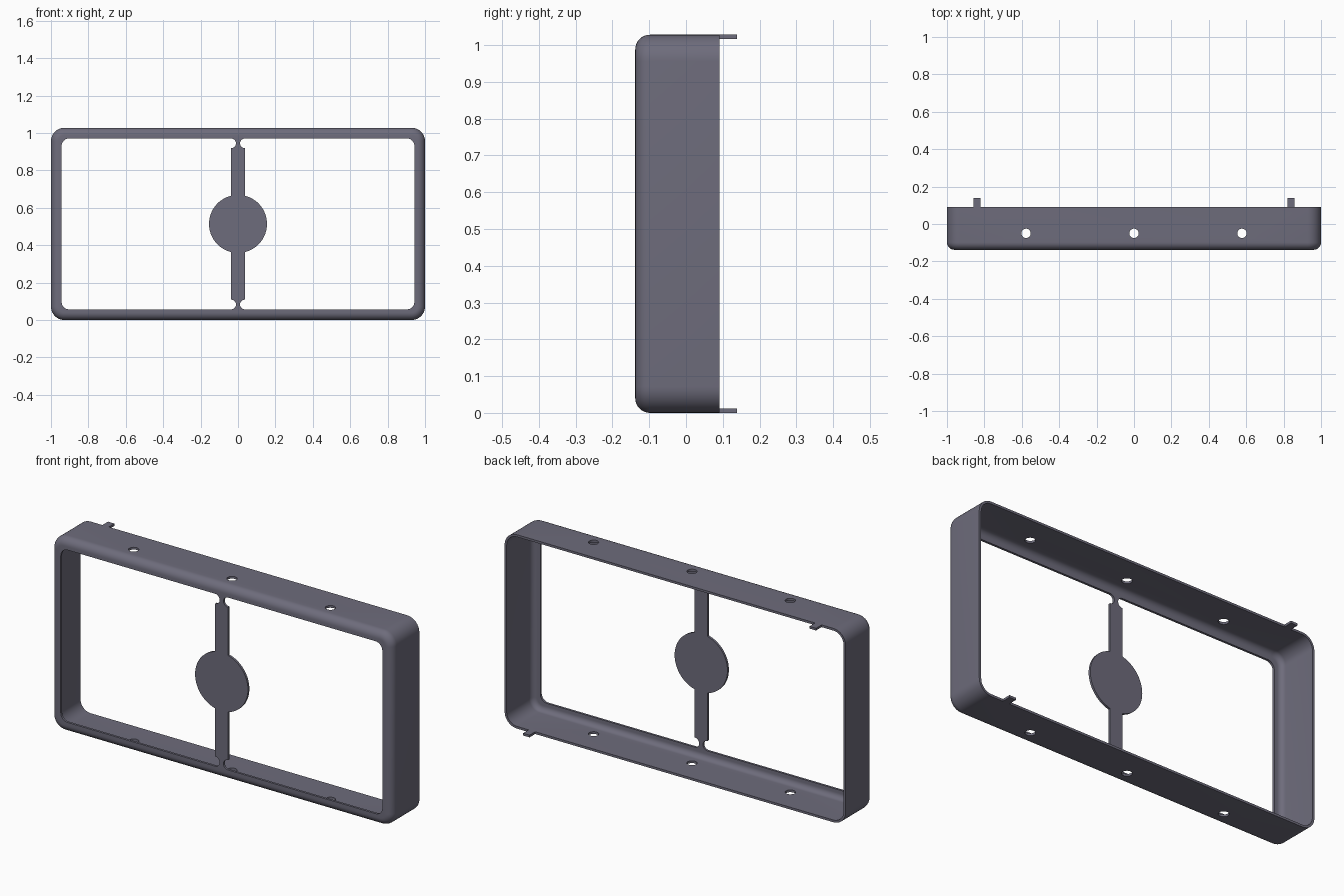
import bpy, bmesh
from math import sin, cos, pi, radians, asin

cube = bpy.data.objects.get("Cube")
if cube:
    bpy.data.objects.remove(cube, do_unlink=True)

W, H = 2.0, 1.028            # outer width and height
FRONT, BACK, TIP = -0.138, 0.091, 0.138
T = 0.012                    # sheet thickness
CORNER, FILLET = 0.072, 0.04
LIP, LIP_R = 0.057, 0.04     # front lip width and opening corner radius
MID = H / 2

metal = bpy.data.materials.new("slate_grey")
metal.use_nodes = True
COLOUR = (0.155, 0.15, 0.2, 1)
metal.diffuse_color = COLOUR
metal.node_tree.nodes["Principled BSDF"].inputs["Base Color"].default_value = COLOUR


def finish(name, bm):
    bmesh.ops.recalc_face_normals(bm, faces=bm.faces)
    mesh = bpy.data.meshes.new(name)
    bm.to_mesh(mesh)
    bm.free()
    mesh.materials.append(metal)
    obj = bpy.data.objects.new(name, mesh)
    bpy.context.collection.objects.link(obj)
    return obj


def smooth(obj):
    bpy.ops.object.select_all(action='DESELECT')
    obj.select_set(True)
    bpy.context.view_layer.objects.active = obj
    bpy.ops.object.shade_smooth_by_angle(angle=radians(30))


def rounded_ring(bm, inset, y, radius, steps=10):
    """Rounded rectangle of vertices, inset from the outer size."""
    ring = []
    cx, cz = W / 2 - inset - radius, H / 2 - inset - radius
    for quarter, (sx, sz) in enumerate([(1, 1), (-1, 1), (-1, -1), (1, -1)]):
        for i in range(steps + 1):
            a = (quarter + i / steps) * pi / 2
            ring.append(bm.verts.new((sx * cx + radius * cos(a), y,
                                      MID + sz * cz + radius * sin(a))))
    return ring


# Frame shell: outer wall, front fillet, lip opening, inner fillet, inner wall
def fillet(radius, start):
    for i in range(9):
        a = i / 8 * pi / 2
        inset = start + radius * (1 - cos(a))
        yield inset, FRONT + FILLET - radius * sin(a), CORNER - inset


profile = [(0, BACK, CORNER)] + list(fillet(FILLET, 0))
profile += [(LIP, FRONT, LIP_R), (LIP, FRONT + T, LIP_R)]
profile += list(fillet(FILLET - T, T))[::-1] + [(T, BACK, CORNER - T)]

bm = bmesh.new()
rings = [rounded_ring(bm, *p) for p in profile]
for a, b in zip(rings, rings[1:] + rings[:1]):
    for i in range(len(a)):
        j = (i + 1) % len(a)
        bm.faces.new((a[i], a[j], b[j], b[i]))
frame = finish("frame_shell", bm)

# Screw holes through the top and bottom walls
bm = bmesh.new()
for x in (-0.577, 0, 0.577):
    made = bmesh.ops.create_cone(bm, cap_ends=True, segments=32, radius1=0.025,
                                 radius2=0.025, depth=H + 0.2)
    bmesh.ops.translate(bm, verts=made["verts"], vec=(x, -0.05, MID))
cutter = finish("hole_cutter", bm)
cutter.hide_render = True
cut = frame.modifiers.new("holes", 'BOOLEAN')
cut.operation = 'DIFFERENCE'
cut.solver = 'EXACT'
cut.object = cutter
bpy.context.view_layer.objects.active = frame
bpy.ops.object.modifier_apply(modifier=cut.name)
bpy.data.objects.remove(cutter, do_unlink=True)
smooth(frame)

# Centre strap: disc, bar and notched necks, from one mirrored quarter outline
DISC, BAR, NOTCH = 0.155, 0.037, 0.026
TOP = MID - LIP
quarter = []
end = pi / 2 - asin(BAR / DISC)
for i in range(17):
    a = end * i / 16
    quarter.append((DISC * cos(a), DISC * sin(a)))
for i in range(13):
    a = -pi / 2 - pi * i / 12
    quarter.append((BAR + NOTCH * cos(a), TOP - NOTCH + NOTCH * sin(a)))
right = [(x, -z) for x, z in quarter[:0:-1]] + quarter
outline = right + [(-x, z) for x, z in right[::-1]]

bm = bmesh.new()
face = bm.faces.new([bm.verts.new((x, FRONT, MID + z)) for x, z in outline])
sheet = bmesh.ops.extrude_face_region(bm, geom=[face], use_keep_orig=True)
moved = [g for g in sheet["geom"] if isinstance(g, bmesh.types.BMVert)]
bmesh.ops.translate(bm, verts=moved, vec=(0, T, 0))
bmesh.ops.triangulate(bm, faces=[f for f in bm.faces if len(f.verts) > 4])
smooth(finish("centre_strap", bm))

# Rear locating tabs on opposite corners
for name, x, z in (("top_tab", -0.84, H - T / 2), ("bottom_tab", 0.84, T / 2)):
    bm = bmesh.new()
    bmesh.ops.create_cube(bm, size=1)
    bmesh.ops.scale(bm, verts=bm.verts, vec=(0.038, TIP - BACK, T))
    bmesh.ops.translate(bm, verts=bm.verts, vec=(x, (TIP + BACK) / 2, z))
    finish(name, bm)
